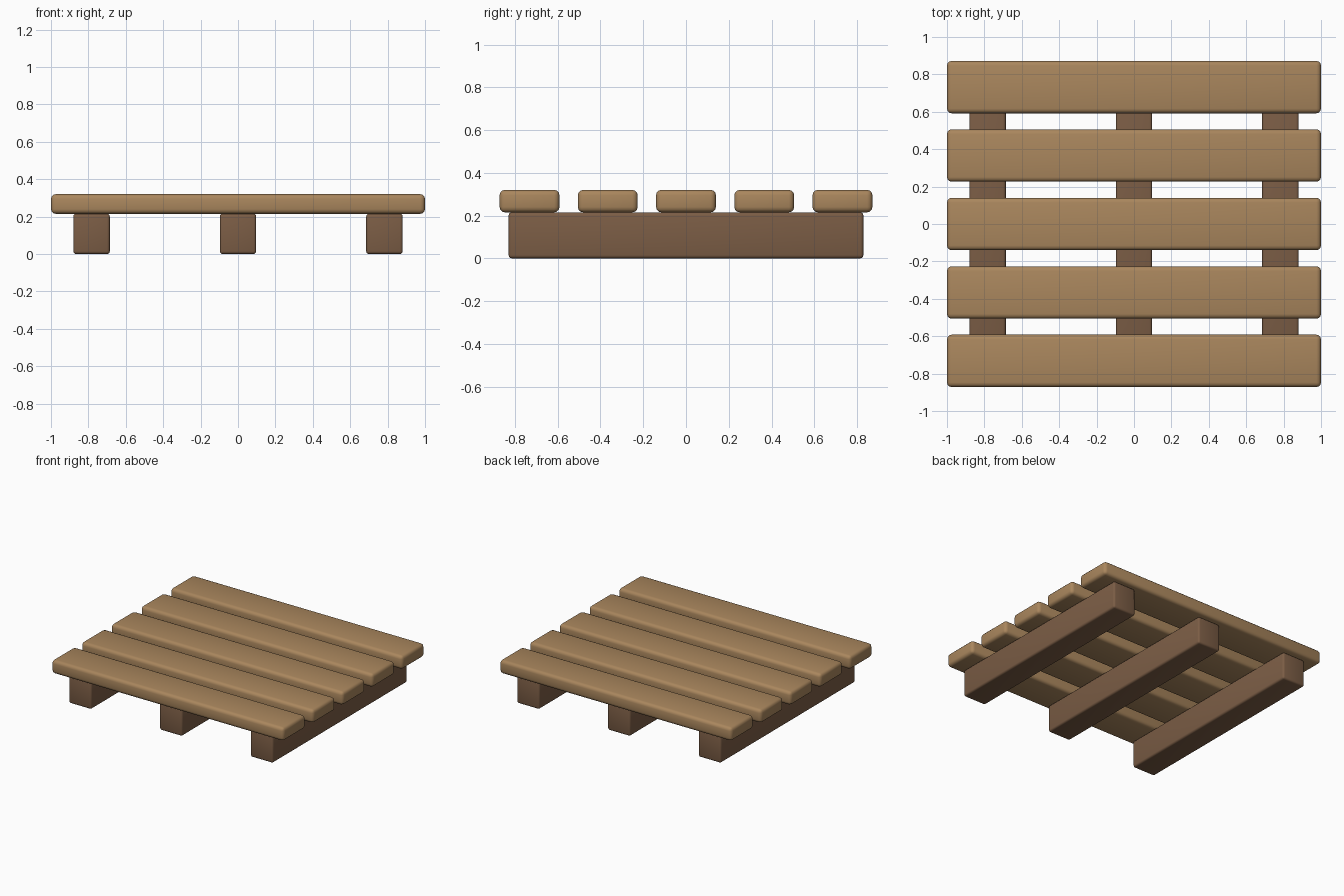
import bpy

if "Cube" in bpy.data.objects:
    bpy.data.objects.remove(bpy.data.objects["Cube"])


def material(name, color):
    mat = bpy.data.materials.new(name)
    mat.diffuse_color = (*color, 1)
    mat.use_nodes = True
    mat.node_tree.nodes["Principled BSDF"].inputs["Base Color"].default_value = mat.diffuse_color
    return mat


def rounded_beam(name, center, size, radius, mat):
    bpy.ops.mesh.primitive_cube_add(size=1, location=center)
    obj = bpy.context.object
    obj.name = name
    obj.scale = size
    bpy.ops.object.transform_apply(location=False, rotation=False, scale=True)
    bevel = obj.modifiers.new("rounded_edges", 'BEVEL')
    bevel.width = radius
    bevel.segments = 3
    bpy.ops.object.modifier_apply(modifier=bevel.name)
    bpy.ops.object.shade_smooth_by_angle()
    obj.data.materials.append(mat)
    return obj


light_wood = material("light_wood", (0.40, 0.24, 0.11))
dark_wood = material("dark_wood", (0.20, 0.11, 0.06))

BEAM_TOP = 0.215
TOP = 0.32

# Three support beams running front to back
for i in range(3):
    rounded_beam(f"support_beam_{i + 1}", ((i - 1) * 0.783, 0, BEAM_TOP / 2),
                 (0.195, 1.66, BEAM_TOP), 0.015, dark_wood)

# Five deck planks running left to right
for i in range(5):
    rounded_beam(f"deck_plank_{i + 1}", (0, (i - 2) * 0.366, (BEAM_TOP + TOP) / 2),
                 (2.0, 0.28, TOP - BEAM_TOP), 0.025, light_wood)
